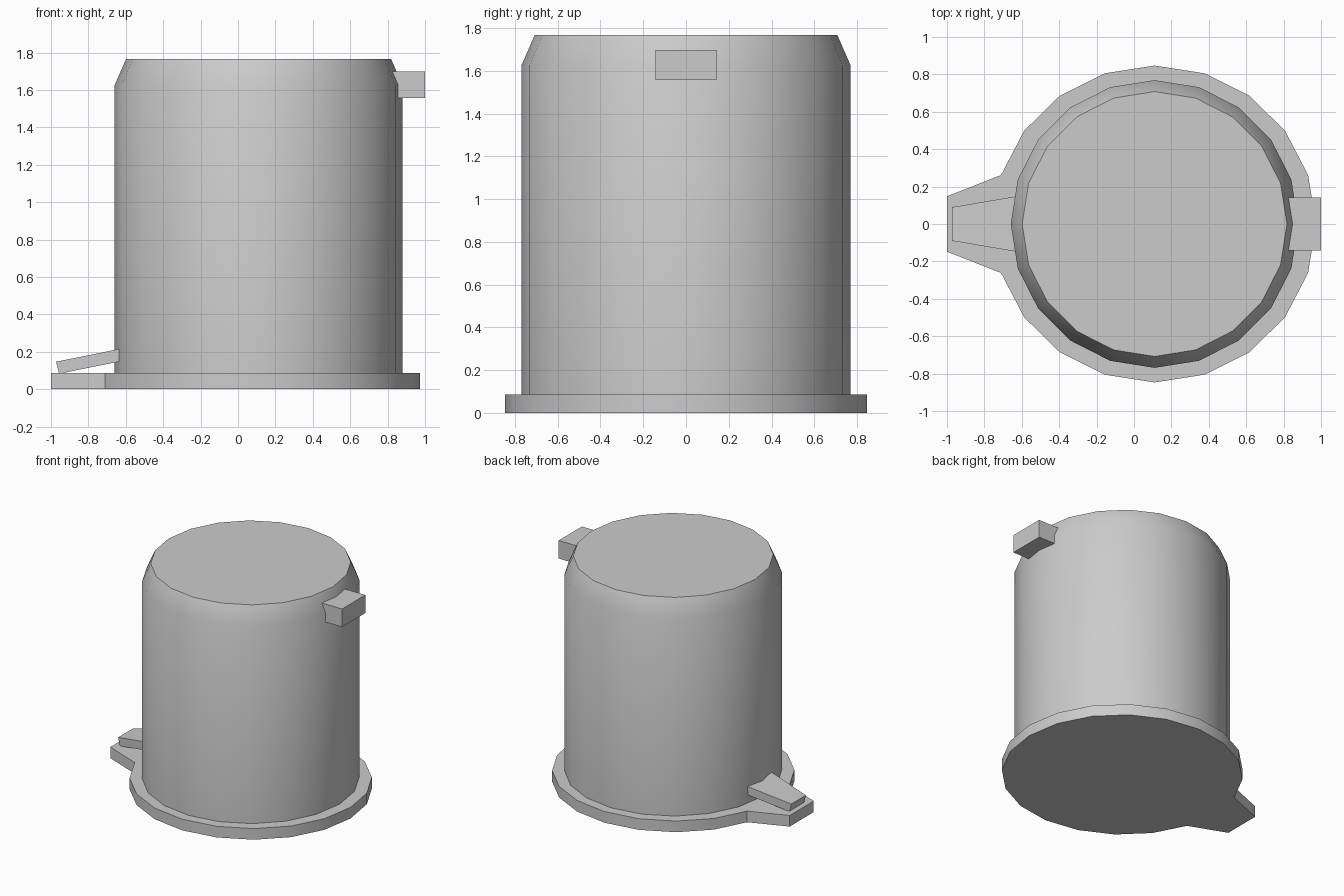
import bpy, bmesh
from math import sin, cos, pi, radians

if "Cube" in bpy.data.objects:
    bpy.data.objects.remove(bpy.data.objects["Cube"])

CX, SIDES = 0.11, 20


def ring(rx, ry):
    return [(CX + rx * cos(2 * pi * i / SIDES), ry * sin(2 * pi * i / SIDES)) for i in range(SIDES)]


def loft(name, layers):
    """Join stacked outlines of equal point count into a closed solid."""
    bm = bmesh.new()
    rows = [[bm.verts.new(p) for p in layer] for layer in layers]
    n = len(rows[0])
    for a, b in zip(rows, rows[1:]):
        for i in range(n):
            j = (i + 1) % n
            bm.faces.new((a[i], a[j], b[j], b[i]))
    bm.faces.new(rows[0][::-1])
    bm.faces.new(rows[-1])
    bmesh.ops.recalc_face_normals(bm, faces=bm.faces)
    me = bpy.data.meshes.new(name)
    bm.to_mesh(me)
    bm.free()
    ob = bpy.data.objects.new(name, me)
    bpy.context.collection.objects.link(ob)
    bpy.ops.object.select_all(action='DESELECT')
    ob.select_set(True)
    bpy.context.view_layer.objects.active = ob
    bpy.ops.object.shade_smooth_by_angle(angle=radians(30))
    return ob


def at(outline, z):
    return [(x, y, z) for x, y in outline]


# Bin body with tapered lid edge
loft("bin_body", [at(ring(0.769, 0.769), 0.08), at(ring(0.769, 0.769), 1.627), at(ring(0.708, 0.708), 1.767)])

# Base plate: the vertex at 180 degrees is replaced by the tab under the pedal
plate = ring(0.863, 0.847)
plate[SIDES // 2:SIDES // 2 + 1] = [(-1, 0.148), (-1, -0.148)]
loft("base_plate", [at(plate, 0), at(plate, 0.087)])

# Foot pedal: tapered slanted slab
loft("foot_pedal", [
    [(-0.957, -0.09, 0.083), (-0.957, 0.09, 0.083), (-0.973, 0.09, 0.147), (-0.973, -0.09, 0.147)],
    [(-0.625, -0.147, 0.15), (-0.625, 0.147, 0.15), (-0.635, 0.147, 0.215), (-0.635, -0.147, 0.215)]])

# Lid hinge block
block = [(0.80, -0.143), (1, -0.143), (1, 0.143), (0.80, 0.143)]
loft("lid_hinge", [at(block, 1.557), at(block, 1.698)])
